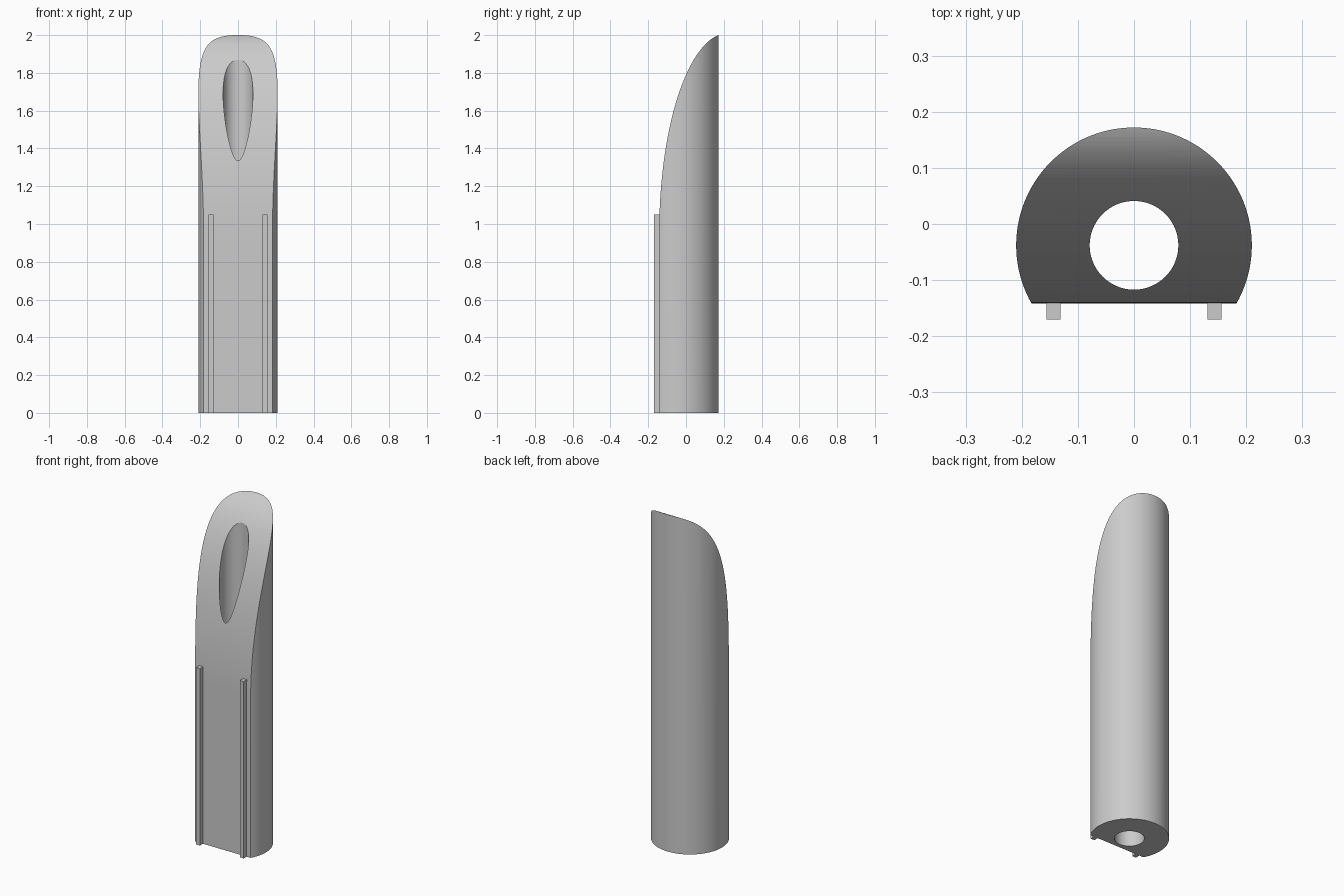
import bpy, bmesh, math

cube = bpy.data.objects.get("Cube")
if cube:
    bpy.data.objects.remove(cube, do_unlink=True)

RADIUS, BORE = 0.21, 0.079
AXIS_Y, FLAT_Y = -0.038, -0.142
HEIGHT, RAIL_TOP = 2.0, 1.05

grey = bpy.data.materials.new("plain grey")
grey.use_nodes = True
colour = (0.6, 0.6, 0.6, 1)
grey.diffuse_color = colour
grey.node_tree.nodes["Principled BSDF"].inputs["Base Color"].default_value = colour


def add_object(name, bm):
    bmesh.ops.recalc_face_normals(bm, faces=bm.faces)
    mesh = bpy.data.meshes.new(name)
    bm.to_mesh(mesh)
    bm.free()
    mesh.materials.append(grey)
    obj = bpy.data.objects.new(name, mesh)
    bpy.context.collection.objects.link(obj)
    return obj


def extrude_profile(name, points, direction):
    bm = bmesh.new()
    face = bm.faces.new([bm.verts.new(p) for p in points])
    result = bmesh.ops.extrude_face_region(bm, geom=[face], use_keep_orig=True)
    verts = [v for v in result["geom"] if isinstance(v, bmesh.types.BMVert)]
    bmesh.ops.translate(bm, verts=verts, vec=direction)
    return add_object(name, bm)


def cylinder(name, radius, bottom, top, sides):
    ring = [math.tau * i / sides for i in range(sides)]
    points = [(radius * math.cos(a), AXIS_Y + radius * math.sin(a), bottom) for a in ring]
    return extrude_profile(name, points, (0, 0, top - bottom))


def apply_boolean(obj, helper, operation):
    helper.hide_render = True
    mod = obj.modifiers.new(operation.title(), "BOOLEAN")
    mod.operation, mod.solver, mod.object = operation, "EXACT", helper
    bpy.context.view_layer.objects.active = obj
    bpy.ops.object.modifier_apply(modifier=mod.name)
    bpy.data.objects.remove(helper, do_unlink=True)


# Round body
body = cylinder("body", RADIUS, 0, HEIGHT, 144)

# Side profile: flat front that sweeps back along an elliptical arc to the tip
STEPS, SWEEP = 64, 1.5
profile = [(-0.3, 0.3, -0.1), (-0.3, FLAT_Y, -0.1)]
for i in range(STEPS + 1):
    t = SWEEP * i / STEPS
    profile.append((-0.3, FLAT_Y + 0.365 * (1 - math.cos(t)), 0.95 + 1.061 * math.sin(t)))
profile.append((-0.3, 0.3, profile[-1][2]))
apply_boolean(body, extrude_profile("scoop_profile", profile, (0.6, 0, 0)), "INTERSECT")

# Bore running the full length
apply_boolean(body, cylinder("bore_cutter", BORE, -0.2, 2.2, 96), "DIFFERENCE")

bpy.ops.object.select_all(action="DESELECT")
body.select_set(True)
bpy.context.view_layer.objects.active = body
bpy.ops.object.shade_smooth_by_angle(angle=math.radians(25))

# Two square rails on the flat front
for name, side in (("left_rail", 1), ("right_rail", -1)):
    inner, outer = 0.131 * side, 0.156 * side
    base = [(inner, -0.17, 0), (outer, -0.17, 0), (outer, -0.138, 0), (inner, -0.138, 0)]
    extrude_profile(name, base, (0, 0, RAIL_TOP))
